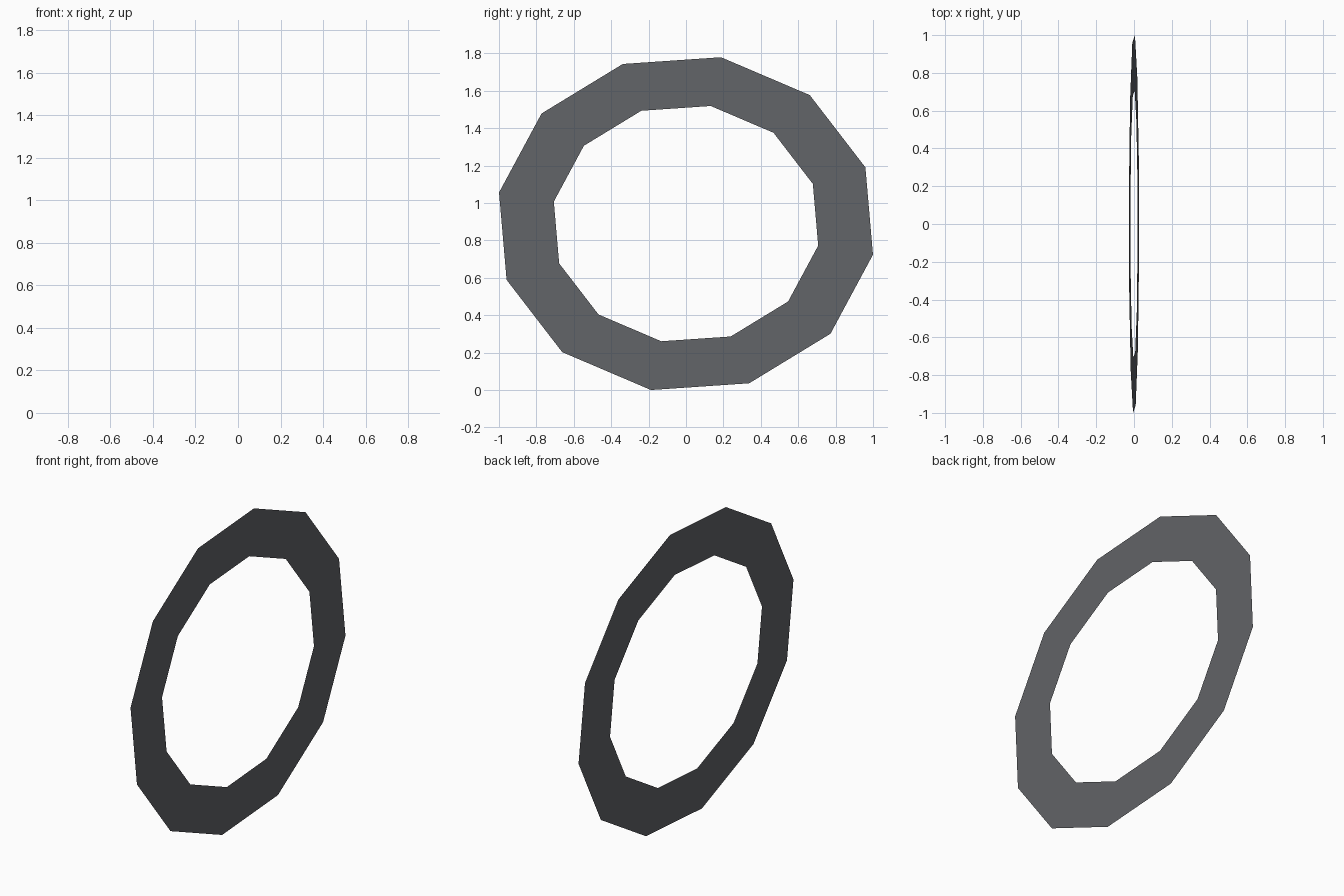
import bpy, bmesh, math

if "Cube" in bpy.data.objects:
    bpy.data.objects.remove(bpy.data.objects["Cube"])

SIDES = 12
PHASE = math.radians(-10.6)   # turns the corners to match the side view
RY, RZ = 1.017, 0.905         # outer half-axes
INNER = 0.707                 # hole size relative to the outline
LEAN = -0.03                  # slight lean: x shift per unit of height
CENTRE_Z = 0.89


def loop(bm, scale):
    """One twelve-sided elliptical loop in the leaning plane."""
    verts = []
    for i in range(SIDES):
        a = PHASE + 2 * math.pi * i / SIDES
        z = RZ * scale * math.sin(a)
        verts.append(bm.verts.new((LEAN * z, RY * scale * math.cos(a), CENTRE_Z + z)))
    return verts


# Flat ring: a paper-thin band between outer and inner loops, facing +x
bm = bmesh.new()
outer, inner = loop(bm, 1.0), loop(bm, INNER)
for i in range(SIDES):
    j = (i + 1) % SIDES
    bm.faces.new((outer[i], outer[j], inner[j], inner[i]))
mesh = bpy.data.meshes.new("flat_ring")
bm.to_mesh(mesh)
bm.free()
ring = bpy.data.objects.new("flat_ring", mesh)
bpy.context.collection.objects.link(ring)

# Dark grey finish
mat = bpy.data.materials.new("dark_grey")
mat.diffuse_color = (0.12, 0.125, 0.135, 1)
mat.use_nodes = True
mat.node_tree.nodes["Principled BSDF"].inputs["Base Color"].default_value = mat.diffuse_color
mesh.materials.append(mat)
